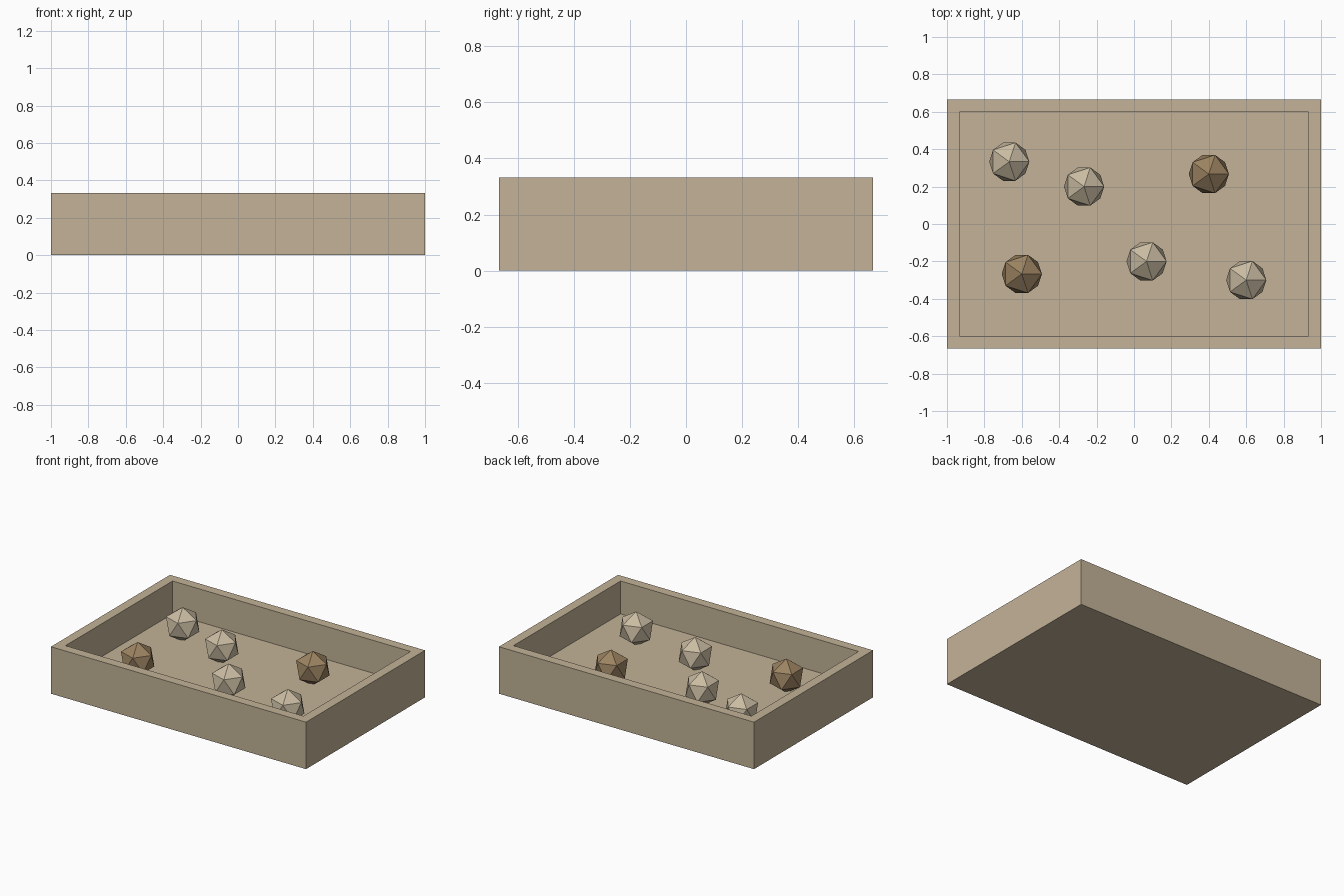
import bpy
import bmesh
from mathutils import Vector

default = bpy.data.objects.get("Cube")
if default:
    bpy.data.objects.remove(default, do_unlink=True)

LENGTH, DEPTH, HEIGHT = 2.0, 1.333, 0.333
WALL, FLOOR = 0.067, 0.1
STONE_RADIUS, STONE_Z = 0.12, 0.2


def make_material(name, rgb):
    colour = (*rgb, 1.0)
    mat = bpy.data.materials.new(name)
    mat.use_nodes = True
    mat.diffuse_color = colour
    mat.node_tree.nodes["Principled BSDF"].inputs["Base Color"].default_value = colour
    return mat


def add_object(name, bm, mat, location=(0, 0, 0)):
    mesh = bpy.data.meshes.new(name)
    bm.to_mesh(mesh)
    bm.free()
    mesh.materials.append(mat)
    obj = bpy.data.objects.new(name, mesh)
    obj.location = location
    bpy.context.collection.objects.link(obj)
    return obj


sand = make_material("sand beige", (0.55, 0.45, 0.31))
pale = make_material("pale stone", (0.59, 0.50, 0.36))
brown = make_material("brown stone", (0.33, 0.225, 0.12))

# Open tray: a block with its top inset and pushed down to the floor
bm = bmesh.new()
bmesh.ops.create_cube(bm, size=1.0)
bmesh.ops.scale(bm, vec=(LENGTH, DEPTH, HEIGHT), verts=bm.verts)
bmesh.ops.translate(bm, vec=(0, 0, HEIGHT / 2), verts=bm.verts)
top = max(bm.faces, key=lambda f: f.calc_center_median().z)
bmesh.ops.inset_region(bm, faces=[top], thickness=WALL, use_even_offset=True)
well = bmesh.ops.extrude_discrete_faces(bm, faces=[top])["faces"][0]
bmesh.ops.translate(bm, vec=Vector((0, 0, FLOOR - HEIGHT)), verts=well.verts)
bmesh.ops.recalc_face_normals(bm, faces=bm.faces)
add_object("tray", bm, sand)


# Faceted stones resting in the tray
def add_stones(name, mat, spots):
    for i, (x, y) in enumerate(spots, 1):
        bm = bmesh.new()
        bmesh.ops.create_icosphere(bm, subdivisions=1, radius=STONE_RADIUS)
        add_object(f"{name}_{i}", bm, mat, (x, y, STONE_Z))


add_stones("pale_stone", pale, [(-0.667, 0.333), (-0.267, 0.2), (0.067, -0.2), (0.6, -0.3)])
add_stones("brown_stone", brown, [(0.4, 0.267), (-0.6, -0.267)])
